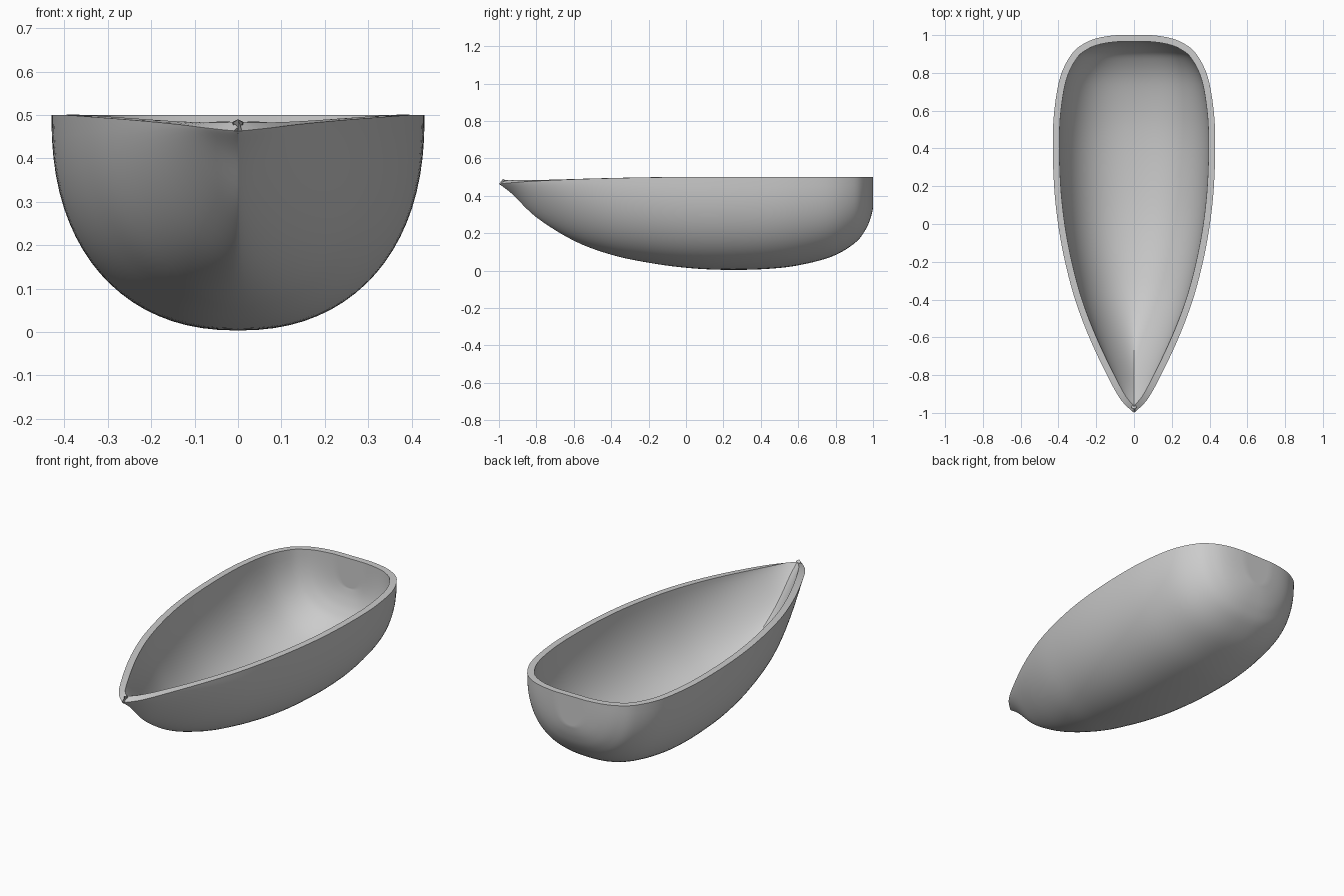
import bpy, bmesh, math

if "Cube" in bpy.data.objects:
    bpy.data.objects.remove(bpy.data.objects["Cube"])

# Hull stations, bow to stern: y, half width, keel height, rim height, section fullness
ROWS = [
    (-1.0, 0.0, 0.463, 0.463, 1.15),
    (-0.93, 0.07, 0.410, 0.470, 1.15),
    (-0.80, 0.143, 0.285, 0.479, 1.3),
    (-0.60, 0.237, 0.160, 0.488, 1.65),
    (-0.40, 0.312, 0.085, 0.494, 1.95),
    (-0.20, 0.365, 0.042, 0.498, 2.1),
    (0.0, 0.402, 0.015, 0.5, 2.2),
    (0.20, 0.423, 0.004, 0.5, 2.25),
    (0.42, 0.43, 0.008, 0.5, 2.3),
    (0.60, 0.422, 0.028, 0.5, 2.3),
    (0.78, 0.39, 0.075, 0.5, 2.35),
    (0.90, 0.33, 0.145, 0.5, 2.4),
    (0.955, 0.265, 0.21, 0.5, 2.4),
    (0.985, 0.19, 0.275, 0.5, 2.4),
    (1.0, 0.09, 0.335, 0.5, 2.4),
    (1.0, 0.0, 0.35, 0.5, 2.4),
]
STEPS, SIDES = 5, 20


def spline(a, b, c, d, t):
    return 0.5 * (2 * b + (c - a) * t + (2 * a - 5 * b + 4 * c - d) * t * t
                  + (3 * b - a - 3 * c + d) * t ** 3)


def station(i, t):
    pts = [ROWS[min(max(i + k, 0), len(ROWS) - 1)] for k in (-1, 0, 1, 2)]
    y, w, k, z, n = [spline(*v, t) for v in zip(*pts)]
    return min(max(y, -1), 1), max(w, 0), max(k, 0), min(z, 0.5), n


# Outer skin lofted through the stations
bm = bmesh.new()
stations = [station(i, s / STEPS) for i in range(len(ROWS) - 1) for s in range(STEPS)]
stations.append(ROWS[-1])
grid = []
for y, w, k, z, n in stations:
    line = []
    for j in range(-SIDES, SIDES + 1):
        a = abs(j) / SIDES * math.pi / 2
        x = math.copysign(w * math.sin(a) ** (2 / n), j)
        depth = max(math.cos(a), 0) ** (2 / n)
        line.append(bm.verts.new((x, y, z - (z - k) * depth)))
    grid.append(line)
for p, q in zip(grid, grid[1:]):
    for j in range(2 * SIDES):
        bm.faces.new((p[j], q[j], q[j + 1], p[j + 1]))
bmesh.ops.remove_doubles(bm, verts=bm.verts, dist=0.0004)
bmesh.ops.dissolve_degenerate(bm, edges=bm.edges, dist=0.0001)
bmesh.ops.recalc_face_normals(bm, faces=bm.faces)
# make sure the skin faces outward (lowest face points down)
low = min(bm.faces, key=lambda f: f.calc_center_median().z)
if low.normal.z > 0:
    bmesh.ops.reverse_faces(bm, faces=bm.faces)
mesh = bpy.data.meshes.new("boat_hull")
bm.to_mesh(mesh)
bm.free()
hull = bpy.data.objects.new("boat_hull", mesh)
bpy.context.collection.objects.link(hull)

# Wall thickness, grown inward
shell = hull.modifiers.new("wall", 'SOLIDIFY')
shell.thickness = 0.035
shell.offset = -1
shell.use_rim = True
bpy.context.view_layer.objects.active = hull
hull.select_set(True)
bpy.ops.object.modifier_apply(modifier=shell.name)
bpy.ops.object.shade_smooth_by_angle(angle=math.radians(35))
